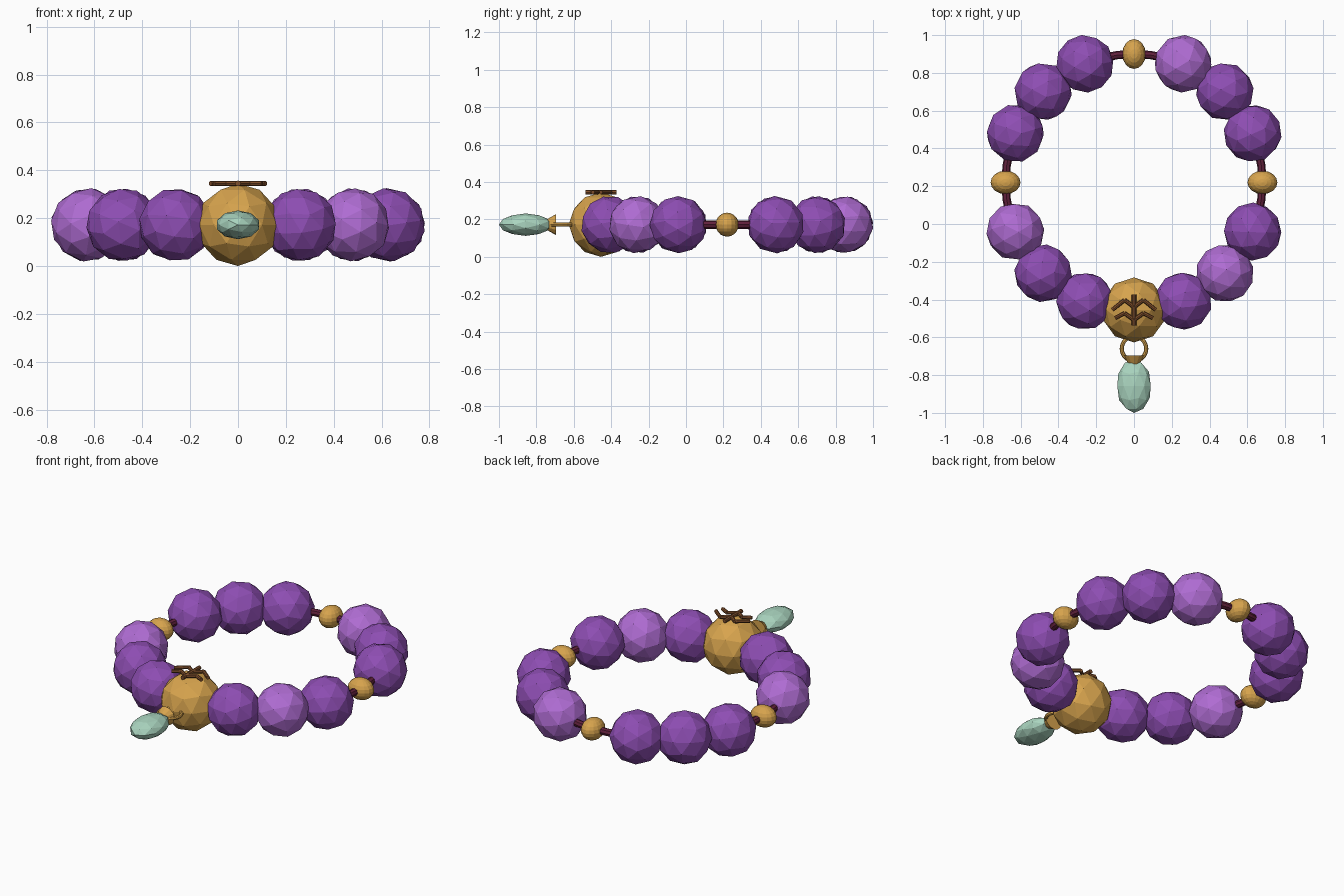
import bpy, math, random
from mathutils import Vector

if "Cube" in bpy.data.objects:
    bpy.data.objects.remove(bpy.data.objects["Cube"])

random.seed(4)
CY, Z, R = 0.22, 0.172, 0.68   # ring centre, height and radius


def mat(name, r, g, b):
    m = bpy.data.materials.new(name)
    m.diffuse_color = (r, g, b, 1)
    m.use_nodes = True
    m.node_tree.nodes["Principled BSDF"].inputs["Base Color"].default_value = m.diffuse_color
    return m


purple = mat("purple", 0.27, 0.075, 0.45)
lilac = mat("lilac", 0.43, 0.15, 0.65)
gold = mat("gold", 0.68, 0.37, 0.075)
cord_red = mat("cord_red", 0.12, 0.015, 0.045)
brown = mat("brown", 0.22, 0.08, 0.025)
jade = mat("jade", 0.40, 0.66, 0.52)


def finish(name, m, scale=(1, 1, 1)):
    o = bpy.context.object
    o.name = name
    o.scale = scale
    o.data.materials.append(m)
    return o


def ico(name, loc, scale, m, rot=(0, 0, 0)):
    bpy.ops.mesh.primitive_ico_sphere_add(subdivisions=2, radius=1, location=loc, rotation=rot)
    return finish(name, m, scale)


def rod(name, a, b, r, m):
    a, b = Vector(a), Vector(b)
    d = b - a
    bpy.ops.mesh.primitive_cylinder_add(vertices=8, radius=r, depth=d.length, location=(a + b) / 2,
                                        rotation=d.to_track_quat('Z', 'Y').to_euler())
    return finish(name, m)


# Cord running through all beads
bpy.ops.mesh.primitive_torus_add(location=(0, CY, Z), major_radius=R, minor_radius=0.022,
                                 major_segments=48, minor_segments=8)
finish("cord", cord_red)

# Beads and spacers at sixteen even steps; step 12 is the large front bead
for i in range(16):
    a = math.radians(22.5 * i)
    loc = (R * math.cos(a), CY + R * math.sin(a), Z)
    if i == 12:
        continue
    if i % 4 == 0:
        bpy.ops.mesh.primitive_uv_sphere_add(segments=16, ring_count=10, radius=1,
                                             location=loc, rotation=(0, 0, a))
        finish(f"spacer_{i}", gold, (0.079, 0.062, 0.064))
    else:
        rot = [random.uniform(0, 6.28) for _ in range(3)]
        ico(f"bead_{i}", loc, (0.154,) * 3, lilac if i in (3, 9, 14) else purple, rot) \
            if i != 3 else ico("bead_3", loc, (0.154,) * 3, lilac if loc[0] > 0 else purple, rot)

# Large front bead
ico("centre_bead", (0, CY - R + 0.005, Z), (0.172,) * 3, gold)

# Branch emblem on top of the large bead
ZE = 0.345
rod("emblem_stem", (0, -0.372, ZE), (0, -0.538, ZE), 0.012, brown)
for s in (-1, 1):
    for k, pts in enumerate([((0, -0.44), (0.05, -0.402), (0.115, -0.455)),
                             ((0, -0.508), (0.05, -0.472), (0.1, -0.498))]):
        p = [(s * x, y, ZE) for x, y in pts]
        rod(f"emblem_inner_{k}_{s}", p[0], p[1], 0.011, brown)
        rod(f"emblem_outer_{k}_{s}", p[1], p[2], 0.011, brown)

# Pendant link, cap and drop
bpy.ops.mesh.primitive_torus_add(location=(0, -0.66, Z), major_radius=0.065, minor_radius=0.011,
                                 major_segments=20, minor_segments=8)
finish("pendant_link", gold)
bpy.ops.mesh.primitive_cone_add(vertices=12, radius1=0.056, radius2=0.022, depth=0.06,
                                location=(0, -0.725, Z), rotation=(math.pi / 2, 0, 0))
finish("pendant_cap", gold)
ico("pendant_drop", (0, -0.857, Z), (0.093, 0.06, 0.143), jade, (math.pi / 2, 0, 0))
